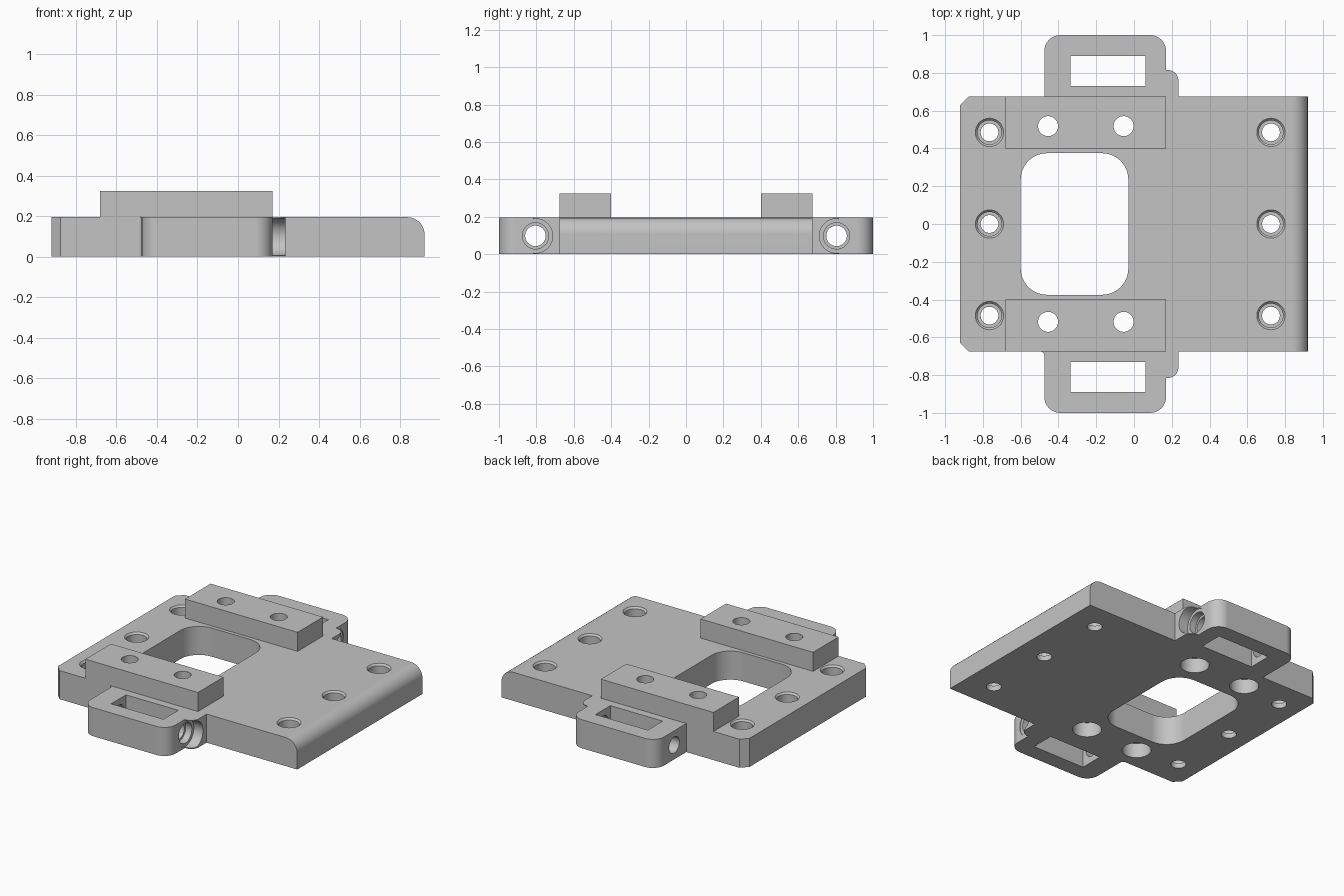
import bpy, bmesh, math
from mathutils import Vector, Matrix

old = bpy.data.objects.get("Cube")
if old:
    bpy.data.objects.remove(old, do_unlink=True)

grey = bpy.data.materials.new("plain grey")
grey.use_nodes = True
grey.diffuse_color = (0.55, 0.55, 0.55, 1)
grey.node_tree.nodes["Principled BSDF"].inputs["Base Color"].default_value = (0.55, 0.55, 0.55, 1)

TOP = 0.195   # plate thickness


def finish_mesh(name, bm, matrix=Matrix()):
    bmesh.ops.transform(bm, matrix=matrix, verts=bm.verts)
    bmesh.ops.recalc_face_normals(bm, faces=bm.faces)
    mesh = bpy.data.meshes.new(name)
    bm.to_mesh(mesh)
    bm.free()
    mesh.materials.append(grey)
    obj = bpy.data.objects.new(name, mesh)
    bpy.context.collection.objects.link(obj)
    return obj


def rounded(corners, steps=9):
    """Replace each (x, y, radius) corner by an arc tangent to both sides."""
    out = []
    for i, (x, y, r) in enumerate(corners):
        p = Vector((x, y))
        if r == 0:
            out.append(p)
            continue
        a = (Vector(corners[i - 1][:2]) - p).normalized()
        b = (Vector(corners[(i + 1) % len(corners)][:2]) - p).normalized()
        half = a.angle(b) / 2
        centre = p + (a + b).normalized() * r / math.sin(half)
        start = p + a * r / math.tan(half) - centre
        sweep = start.angle_signed(p + b * r / math.tan(half) - centre)
        for k in range(steps + 1):
            out.append(centre + Matrix.Rotation(-sweep * k / steps, 2) @ start)
    return out


def prism(name, corners, low, high, matrix=Matrix()):
    bm = bmesh.new()
    face = bm.faces.new([bm.verts.new((p.x, p.y, low)) for p in rounded(corners)])
    extruded = bmesh.ops.extrude_face_region(bm, geom=[face])["geom"]
    verts = [v for v in extruded if isinstance(v, bmesh.types.BMVert)]
    bmesh.ops.translate(bm, verts=verts, vec=(0, 0, high - low))
    return finish_mesh(name, bm, matrix)


def box(name, x0, x1, y0, y1, low, high, r=0):
    return prism(name, [(x0, y0, r), (x1, y0, r), (x1, y1, r), (x0, y1, r)], low, high)


def bore(profile, matrix, sides=40):
    """Turned cutter from (radius, height) steps."""
    bm = bmesh.new()
    rings = []
    for r, h in profile:
        rings.append([bm.verts.new((r * math.cos(math.tau * i / sides),
                                    r * math.sin(math.tau * i / sides), h))
                      for i in range(sides)])
    for a, b in zip(rings, rings[1:]):
        for i in range(sides):
            j = (i + 1) % sides
            bm.faces.new((a[i], a[j], b[j], b[i]))
    bm.faces.new(rings[0])
    bm.faces.new(rings[-1])
    return finish_mesh("cutter", bm, matrix)


def boolean(obj, tool, operation="DIFFERENCE"):
    mod = obj.modifiers.new("cut", "BOOLEAN")
    mod.operation, mod.solver, mod.object = operation, "EXACT", tool
    bpy.context.view_layer.objects.active = obj
    bpy.ops.object.modifier_apply(modifier=mod.name)
    bpy.data.objects.remove(tool, do_unlink=True)


def shade(obj):
    bpy.ops.object.select_all(action="DESELECT")
    obj.select_set(True)
    bpy.context.view_layer.objects.active = obj
    bpy.ops.object.shade_smooth_by_angle(angle=math.radians(30))
    obj.modifiers.new("flat faces", "WEIGHTED_NORMAL").keep_sharp = True


# Plate outline with strap ears and chamfered corners, mirrored front to back
def half_outline(fillet):
    return [(0.92, 0.675, 0), (0.235, 0.675, 0), (0.235, 0.815, 0.055),
            (0.17, 0.815, 0), (0.17, 1, 0.085), (-0.475, 1, 0.085),
            (-0.475, 0.675, fillet), (-0.875, 0.675, 0), (-0.92, 0.63, 0)]


front_half = [(x, -y, r) for x, y, r in reversed(half_outline(0.022))]
plate = prism("mounting_plate", half_outline(0) + front_half, 0, TOP)

# Rounded upper edge on the +x side
edge = [(-1.1, -0.1, 0), (0.92, -0.1, 0), (0.92, TOP, 0.085), (-1.1, TOP, 0)]
boolean(plate, prism("cutter", edge, -1.2, 1.2, Matrix.Rotation(math.pi / 2, 4, "X")), "INTERSECT")

# Central window
boolean(plate, box("cutter", -0.6, -0.03, -0.375, 0.375, -0.1, 0.4, 0.14))

# Counterbored screw holes
screw = [(0.047, -0.1), (0.047, 0.035), (0.064, 0.035), (0.064, TOP - 0.012),
         (0.075, TOP), (0.075, 0.3)]
for x in (-0.765, 0.725):
    for y in (-0.485, 0, 0.485):
        boolean(plate, bore(screw, Matrix.Translation((x, y, 0))))

# Ear details: strap slot, cross bore and screw head pocket
cross = [(0.055, -0.6), (0.055, 0.12), (0.07, 0.12), (0.07, 0.166),
         (0.092, 0.166), (0.092, 0.4)]
for side in (-1, 1):
    y0, y1 = sorted((side * 0.73, side * 0.89))
    boolean(plate, box("cutter", -0.335, 0.06, y0, y1, -0.1, 0.4))
    turn = Matrix.Translation((0, side * 0.805, 0.098)) @ Matrix.Rotation(math.pi / 2, 4, "Y")
    boolean(plate, bore(cross, turn))

# Raised rails with bolt holes counterbored from below
bolt = [(0.09, -0.1), (0.09, 0.1), (0.053, 0.1), (0.053, 0.5)]
for side, label in ((-1, "front_rail"), (1, "back_rail")):
    y0, y1 = sorted((side * 0.4, side * 0.675))
    rail = box(label, -0.68, 0.17, y0, y1, TOP, 0.325)
    for x in (-0.455, -0.055):
        place = Matrix.Translation((x, side * 0.518, 0))
        boolean(plate, bore(bolt, place))
        boolean(rail, bore(bolt, place))
    shade(rail)
shade(plate)
